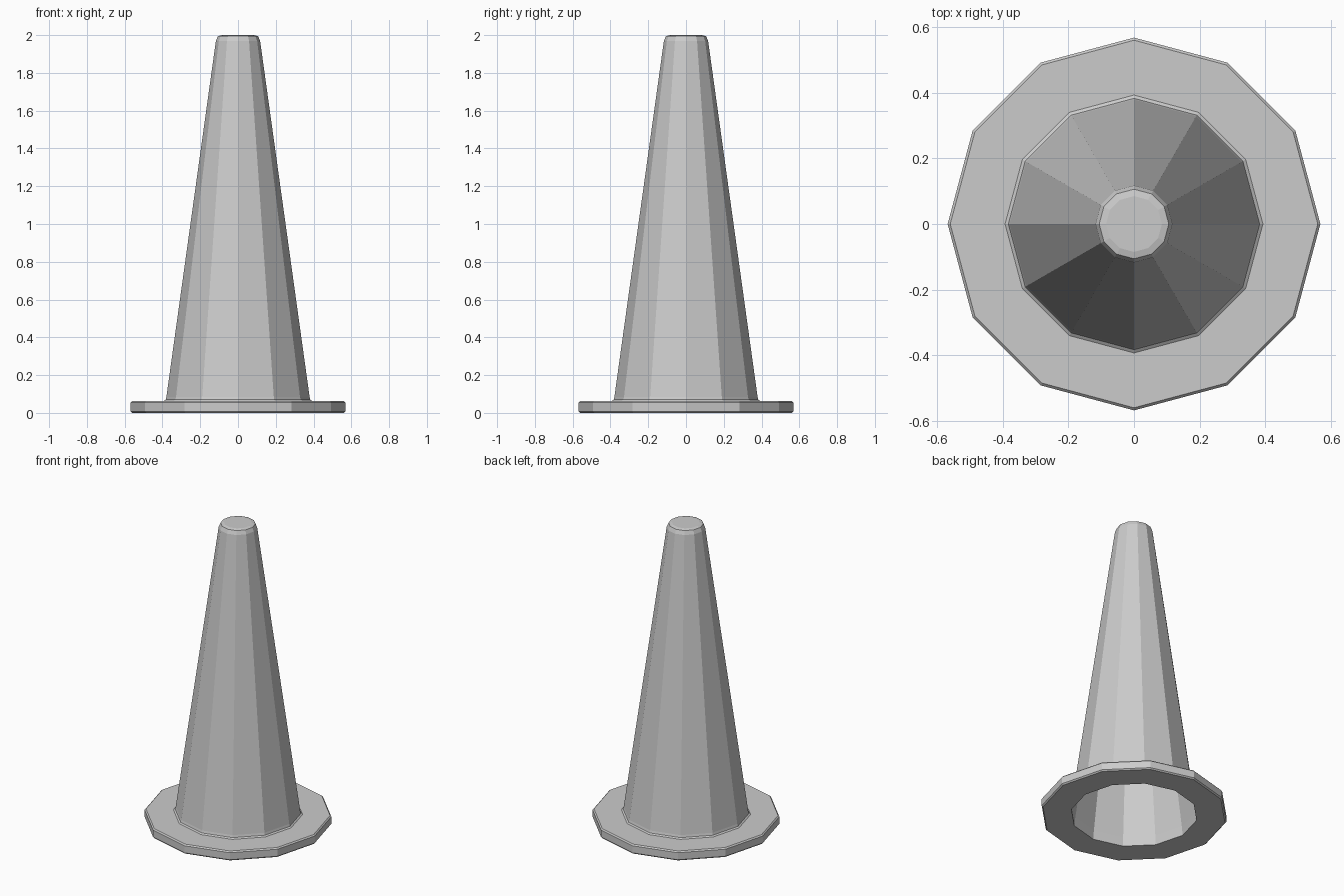
import bpy, bmesh
from math import cos, sin, tau

cube = bpy.data.objects.get("Cube")
if cube:
    bpy.data.objects.remove(cube, do_unlink=True)

SIDES = 12

grey = bpy.data.materials.new("light_grey")
grey.use_nodes = True
colour = (0.6, 0.6, 0.6, 1)
grey.diffuse_color = colour
grey.node_tree.nodes["Principled BSDF"].inputs["Base Color"].default_value = colour

# Hollow profile (radius, height): up the inside, over the tip, down the outside, round the base
inner = [(0.385, 0.0), (0.378, 0.06), (0.105, 1.965)]
outer = [(0.085, 2.0), (0.106, 1.995), (0.117, 1.97),
         (0.379, 0.085), (0.383, 0.07), (0.393, 0.063),
         (0.56, 0.063), (0.568, 0.055), (0.568, 0.008), (0.56, 0.0)]
profile = inner + outer

bm = bmesh.new()
rings = [[bm.verts.new((r * cos(tau * i / SIDES), r * sin(tau * i / SIDES), z))
          for i in range(SIDES)] for r, z in profile]


def bridge(a, b):
    for i in range(SIDES):
        j = (i + 1) % SIDES
        bm.faces.new((a[i], a[j], b[j], b[i]))


# Walls of the inside and outside, then the underside of the base
tip = len(inner)
for k in range(len(rings) - 1):
    if k != tip - 1:
        bridge(rings[k], rings[k + 1])
bridge(rings[-1], rings[0])

# Inner ceiling and flat top
bm.faces.new(rings[tip - 1])
bm.faces.new(rings[tip])
bmesh.ops.recalc_face_normals(bm, faces=bm.faces)

mesh = bpy.data.meshes.new("cone")
bm.to_mesh(mesh)
bm.free()
mesh.materials.append(grey)
cone = bpy.data.objects.new("cone", mesh)
bpy.context.collection.objects.link(cone)
